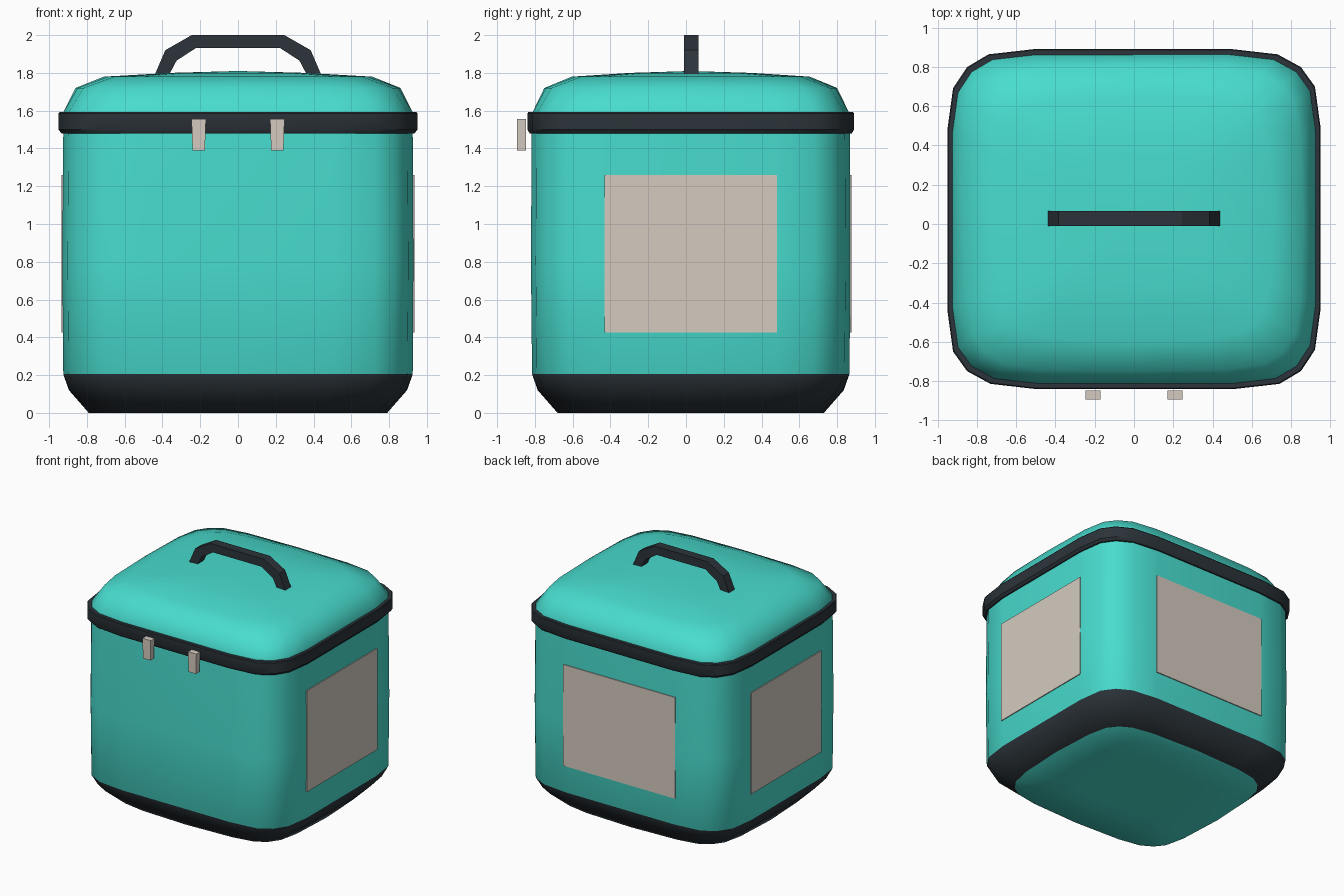
import bpy
import bmesh
import math

cube = bpy.data.objects.get("Cube")
if cube:
    bpy.data.objects.remove(cube)

CY = 0.025  # depth centre of the box


def material(name, rgb):
    m = bpy.data.materials.new(name)
    m.use_nodes = True
    m.diffuse_color = (*rgb, 1)
    m.node_tree.nodes["Principled BSDF"].inputs["Base Color"].default_value = (*rgb, 1)
    return m


TEAL = material("teal shell", (0.065, 0.72, 0.62))
DARK = material("charcoal trim", (0.025, 0.034, 0.042))
BEIGE = material("warm beige", (0.66, 0.60, 0.53))

# One quadrant of the rounded plan, as fractions of the half sizes
CORNER = [(1, 0), (1, .54), (.97, .78), (.895, .895), (.77, .97), (.53, 1)]


def plan(hx, hy, z, rounding=0):
    """Rounded rectangle ring; rounding pulls the corners towards an ellipse."""
    points = []
    for quarter in range(4):
        for u, v in CORNER:
            k = 1 + rounding * (1 / math.hypot(u, v) - 1)
            u, v = u * k, v * k
            for _ in range(quarter):
                u, v = -v, u
            points.append((u * hx, v * hy + CY, z))
    return points


def finish(name, bm, mats, smooth_angle=None):
    bmesh.ops.recalc_face_normals(bm, faces=bm.faces)
    mesh = bpy.data.meshes.new(name)
    bm.to_mesh(mesh)
    bm.free()
    for m in mats:
        mesh.materials.append(m)
    ob = bpy.data.objects.new(name, mesh)
    bpy.context.collection.objects.link(ob)
    if smooth_angle:
        bpy.ops.object.select_all(action='DESELECT')
        ob.select_set(True)
        bpy.context.view_layer.objects.active = ob
        bpy.ops.object.shade_smooth_by_angle(angle=math.radians(smooth_angle))
    return ob


def bridge(bm, a, b):
    n = len(a)
    return [bm.faces.new((a[i], a[(i + 1) % n], b[(i + 1) % n], b[i])) for i in range(n)]


def add_rings(bm, rings):
    return [[bm.verts.new(p) for p in plan(*r)] for r in rings]


# Shell: base, walls and domed lid in one loft
bm = bmesh.new()
rings = add_rings(bm, [
    (.40, .36, 0, .3), (.79, .705, 0, .2), (.895, .81, .12, .06), (.925, .84, .205),
    (.93, .846, .8), (.925, .842, 1.48), (.925, .838, 1.59), (.86, .775, 1.72, .1),
    (.71, .63, 1.78, .25), (.36, .32, 1.8, .4)])
for low, high in zip(rings, rings[1:]):
    bridge(bm, low, high)
for ring, z in ((rings[0], 0), (rings[-1], 1.81)):
    tip = bm.verts.new((0, CY, z))
    for i, v in enumerate(ring):
        bm.faces.new((v, ring[(i + 1) % len(ring)], tip))
# Charcoal base strip
for f in bm.faces:
    f.material_index = int(.01 < f.calc_center_median().z < .2)
finish("box_shell", bm, [TEAL, DARK], 60)

# Lid rim
bm = bmesh.new()
rings = add_rings(bm, [(.91, .82, 1.48), (.935, .853, 1.48), (.95, .865, 1.5),
                       (.95, .865, 1.585), (.945, .86, 1.592), (.91, .82, 1.592)])
for low, high in zip(rings, rings[1:] + rings[:1]):
    bridge(bm, low, high)
finish("lid_rim", bm, [DARK], 35)


def prism(name, outline, y0, y1, mat):
    """Extrude an (x, z) outline along y."""
    bm = bmesh.new()
    ends = [[bm.verts.new((x, y, z)) for x, z in outline] for y in (y0, y1)]
    bridge(bm, *ends)
    for end in ends:
        bm.faces.new(end)
    return finish(name, bm, [mat])


# Carrying handle
outer = [(-.445, 1.78), (-.385, 1.92), (-.245, 2)]
inner = [(-.37, 1.78), (-.325, 1.865), (-.222, 1.932)]


def arch(pts):
    return pts + [(-x, z) for x, z in reversed(pts)]


prism("handle", arch(outer) + arch(inner)[::-1], -.01, .065, DARK)

# Tapered front latches
for side, sx in (("right", -1), ("left", 1)):
    c = .208 * sx
    prism(side + "_latch", [(c - .038, 1.555), (c + .038, 1.555),
                            (c + .033, 1.39), (c - .033, 1.39)], -.895, -.847, BEIGE)


# Label plates on both sides and the back
def plate(name, x, y):
    bm = bmesh.new()
    bmesh.ops.create_cube(bm, size=1)
    for v in bm.verts:
        v.co = (v.co.x * x[1] + x[0], v.co.y * y[1] + y[0], v.co.z * .835 + .8425)
    finish(name, bm, [BEIGE])


plate("right_label", (-.930, .008), (CY, .915))
plate("left_label", (.930, .008), (CY, .915))
plate("back_label", (0, 1.02), (.846 + CY, .008))
